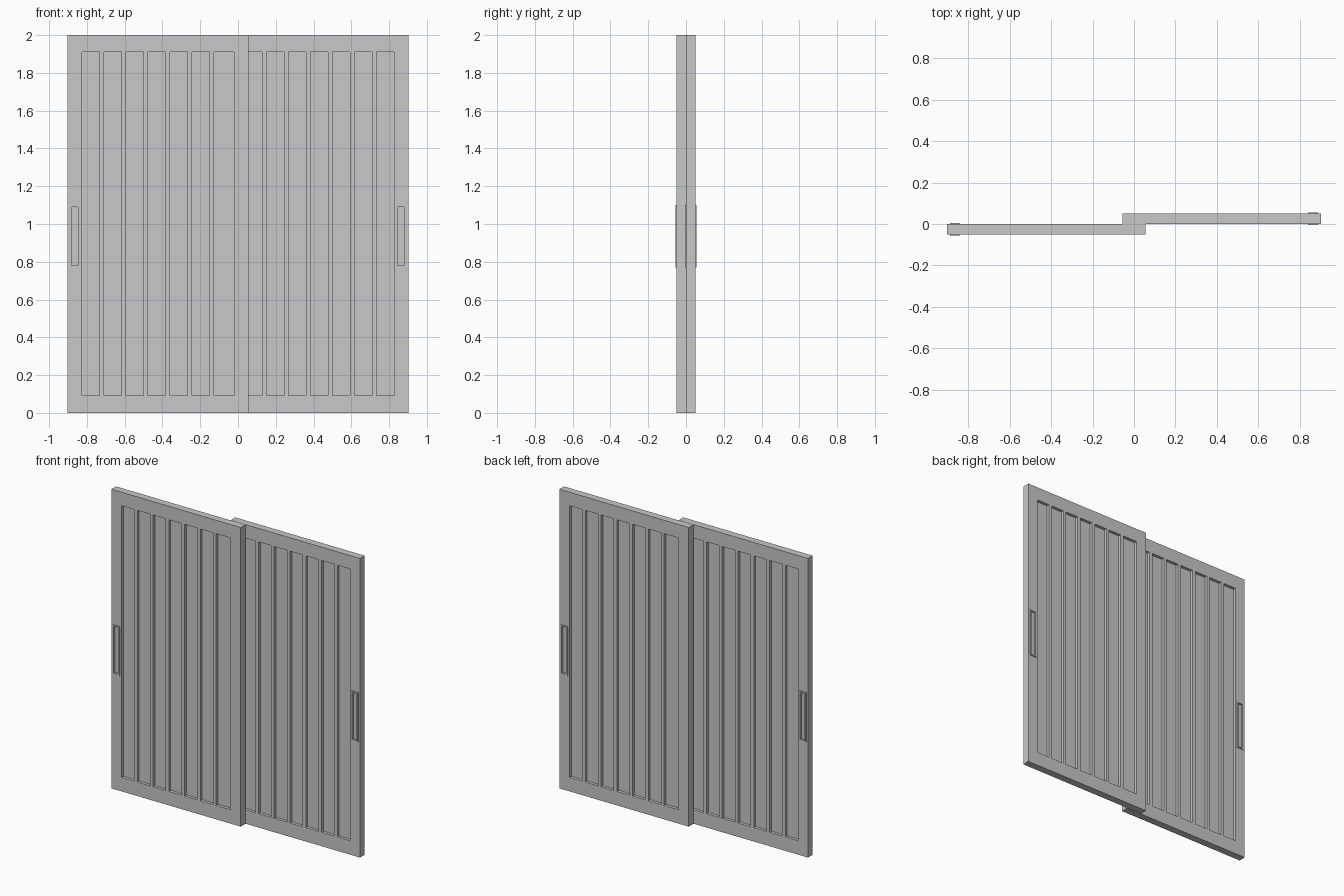
import bpy, bmesh, math
from mathutils import Matrix, Vector

cube = bpy.data.objects.get("Cube")
if cube:
    bpy.data.objects.remove(cube, do_unlink=True)

grey = bpy.data.materials.new("plain grey")
grey.use_nodes = True
COLOUR = (0.58, 0.58, 0.58, 1)
grey.diffuse_color = COLOUR
grey.node_tree.nodes["Principled BSDF"].inputs["Base Color"].default_value = COLOUR

# Door layout
X0, X1, HEIGHT = -0.902, 0.055, 2.0
THICK, GAP = 0.049, 0.001
SLOT_Z = (0.093, 1.91)
SLOTS = [(-0.827 + i * 0.1167, -0.734 + i * 0.1167) for i in range(6)]
SLOTS.append((-0.127, -0.02))
MID_Y = -GAP - THICK / 2
HANDLE = (-0.889, -0.839, 0.77, 1.10)
POCKET = (-0.882, -0.846, 0.777, 1.093)


def box(x0, x1, z0, z1, thick):
    bm = bmesh.new()
    place = Matrix.Translation(((x0 + x1) / 2, MID_Y, (z0 + z1) / 2))
    bmesh.ops.create_cube(bm, size=1, matrix=place @ Matrix.Diagonal((x1 - x0, thick, z1 - z0, 1)))
    return bm


def side_faces(bm, sign):
    bm.normal_update()
    return [f for f in bm.faces if f.normal.y * sign > 0.9]


def sink(bm, sign, depth, inside):
    """Push the faces on one side that lie in a region into the body."""
    faces = [f for f in side_faces(bm, sign) if inside(f.calc_center_median())]
    new = bmesh.ops.extrude_face_region(bm, geom=faces)["geom"]
    verts = [g for g in new if isinstance(g, bmesh.types.BMVert)]
    bmesh.ops.translate(bm, verts=verts, vec=(0, -sign * depth, 0))
    # The extrusion leaves the old faces as lids over the openings
    bmesh.ops.delete(bm, geom=[f for f in faces if f.is_valid], context="FACES")


def finish(bm, name):
    bmesh.ops.recalc_face_normals(bm, faces=bm.faces)
    mesh = bpy.data.meshes.new(name)
    bm.to_mesh(mesh)
    bm.free()
    mesh.materials.append(grey)
    return mesh


def in_slot(c):
    return SLOT_Z[0] < c.z < SLOT_Z[1] and any(a < c.x < b for a, b in SLOTS)


def in_pocket(c):
    return POCKET[0] < c.x < POCKET[1] and POCKET[2] < c.z < POCKET[3]


# Door panel: slab with sunken slots and handle pockets on both sides
bm = box(X0, X1, 0, HEIGHT, THICK)
cuts = [(Vector((x, 0, 0)), Vector((1, 0, 0))) for pair in SLOTS + [POCKET[:2]] for x in pair]
cuts += [(Vector((0, 0, z)), Vector((0, 0, 1))) for z in SLOT_Z + POCKET[2:]]
for point, normal in cuts:
    bmesh.ops.bisect_plane(bm, geom=bm.verts[:] + bm.edges[:] + bm.faces[:],
                           plane_co=point, plane_no=normal)
for sign in (-1, 1):
    sink(bm, sign, 0.02, in_slot)
    sink(bm, sign, 0.01, in_pocket)
panel_mesh = finish(bm, "door_panel")

# Recessed pull: flat rim around a shallow cup, on both sides
bm = box(*HANDLE, THICK + 0.012)
for sign in (-1, 1):
    face = side_faces(bm, sign)
    for width, depth in ((0.009, 0), (0, -0.012)):
        bmesh.ops.inset_individual(bm, faces=face, thickness=width, depth=depth,
                                   use_even_offset=True)
handle_mesh = finish(bm, "door_handle")

# Two identical doors, the second turned half round
for side, turn in (("right", 0), ("left", math.pi)):
    for part, mesh in (("door_panel", panel_mesh), ("door_handle", handle_mesh)):
        obj = bpy.data.objects.new(f"{side}_{part}", mesh)
        obj.rotation_euler.z = turn
        bpy.context.collection.objects.link(obj)
